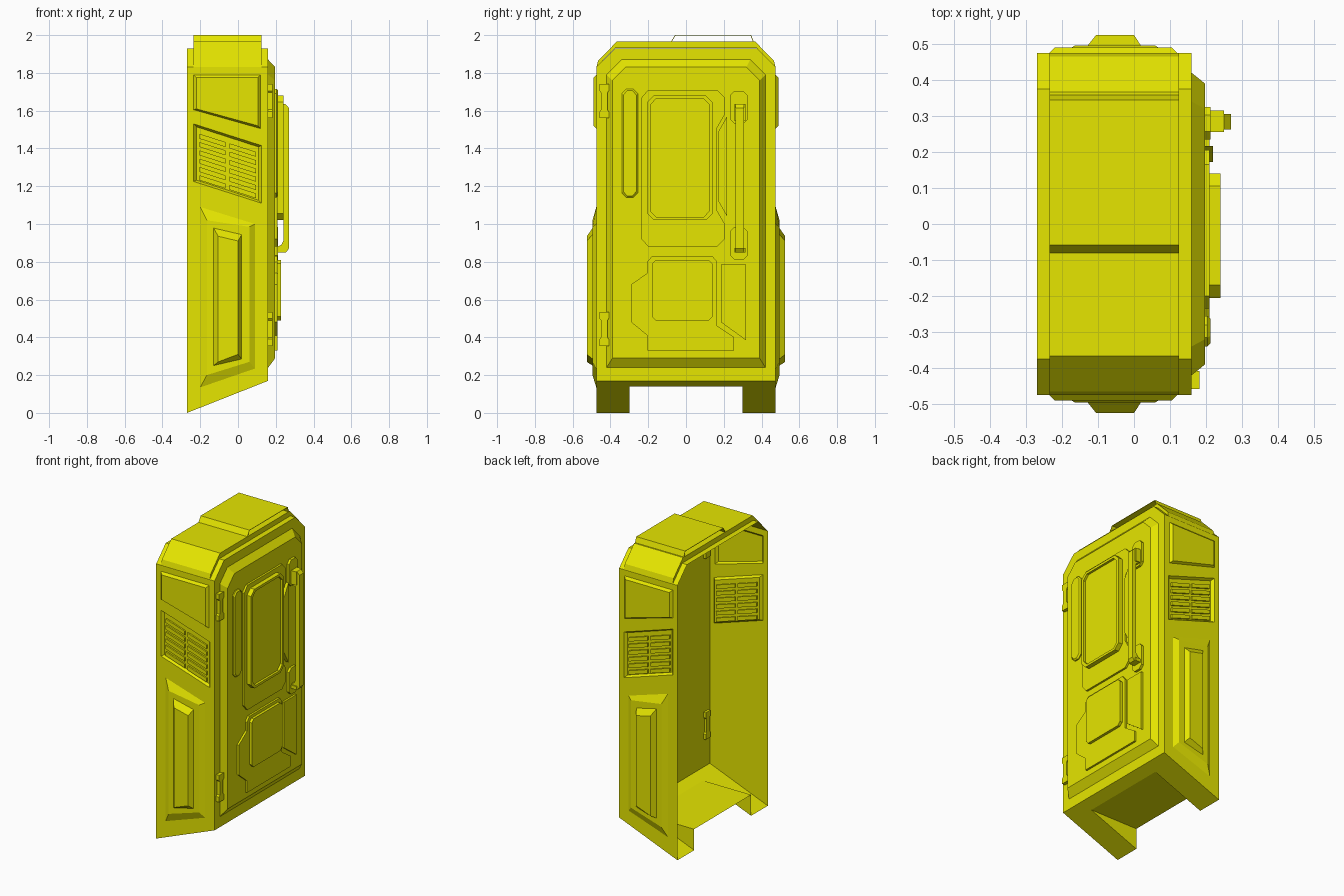
import bpy, bmesh

if "Cube" in bpy.data.objects:
    bpy.data.objects.remove(bpy.data.objects["Cube"])

yellow = bpy.data.materials.new("safety yellow")
yellow.diffuse_color = (0.79, 0.79, 0.0, 1)
yellow.use_nodes = True
yellow.node_tree.nodes["Principled BSDF"].inputs["Base Color"].default_value = yellow.diffuse_color


def finish(bm, name):
    bmesh.ops.remove_doubles(bm, verts=bm.verts, dist=0.0002)
    bmesh.ops.recalc_face_normals(bm, faces=bm.faces)
    me = bpy.data.meshes.new(name)
    bm.to_mesh(me)
    bm.free()
    me.materials.append(yellow)
    ob = bpy.data.objects.new(name, me)
    bpy.context.collection.objects.link(ob)
    return ob


def loft(bm, rings, start=False, end=True):
    """Skin a list of equal-length 3D rings, with optional end faces."""
    rows = [[bm.verts.new(p) for p in r] for r in rings]
    n = len(rows[0])
    for a, b in zip(rows, rows[1:]):
        for i in range(n):
            j = (i + 1) % n
            bm.faces.new((a[i], a[j], b[j], b[i]))
    if start:
        bm.faces.new(rows[0][::-1])
    if end:
        bm.faces.new(rows[-1])


def face(bm, pts):
    bm.faces.new([bm.verts.new(p) for p in pts])


def at_x(pts, x):
    return [(x, a, b) for a, b in pts]


def at_y(pts, y):
    return [(a, y, b) for a, b in pts]


def shrink(pts, m):
    """Move an outline inwards by m on each axis."""
    out = []
    lo = [min(p[k] for p in pts) for k in (0, 1)]
    hi = [max(p[k] for p in pts) for k in (0, 1)]
    for p in pts:
        out.append(tuple((lo[k] + hi[k]) / 2 + (p[k] - (lo[k] + hi[k]) / 2)
                         * (1 - 2 * m / (hi[k] - lo[k])) for k in (0, 1)))
    return out


def octagon(y0, y1, z0, z1, c):
    return [(y0 + c, z0), (y1 - c, z0), (y1, z0 + c), (y1, z1 - c),
            (y1 - c, z1), (y0 + c, z1), (y0, z1 - c), (y0, z0 + c)]


def plate(name, pts, x0, x1, bevel=0.0):
    """Plate on the door, optionally with a bevelled outer edge."""
    bm = bmesh.new()
    rings = [at_x(pts, x0)]
    if bevel:
        rings += [at_x(pts, x1 - bevel), at_x(shrink(pts, bevel), x1)]
    else:
        rings += [at_x(pts, x1)]
    loft(bm, rings, start=True)
    return finish(bm, name)


def arch(y, z0, z1, c):
    return [(-y, z0), (y, z0), (y, z1 - c), (y - c, z1), (c - y, z1), (-y, z1 - c)]


# Shell: door front, roof, side walls, floor and hollow feet
XB, XF, W = -0.27, 0.16, 0.475
bm = bmesh.new()
loft(bm, [at_x(arch(W, 0.17, 1.93, 0.1), XF), at_x(arch(0.42, 0.24, 1.87, 0.08), XF),
          at_x(arch(0.39, 0.29, 1.83, 0.07), 0.197)])
roof = [(-W, 1.83), (-0.375, 1.93), (0.375, 1.93), (W, 1.83)]
for a, b in zip(roof, roof[1:]):
    face(bm, [(XB, *a), (XF, *a), (XF, *b), (XB, *b)])


def quad(x0, x1, tl, tr, br, bl):
    return [(x0, tl), (x1, tr), (x1, br), (x0, bl)]


top_panel = quad(-0.235, 0.12, 1.79, 1.79, 1.505, 1.605)
vent = quad(-0.235, 0.125, 1.53, 1.415, 1.11, 1.225)
bulge = quad(-0.2, 0.09, 1.09, 1.0, 0.235, 0.135)
bulge_in = quad(-0.165, 0.06, 1.02, 0.985, 0.27, 0.2)
for s in (-1, 1):
    # each wall cell: outer border, then rings stepping in or out
    loft(bm, [at_y(quad(XB, XF, 1.83, 1.83, 1.455, 1.57), s * W), at_y(top_panel, s * W),
              at_y(shrink(top_panel, 0.015), s * 0.49)])
    loft(bm, [at_y(quad(XB, XF, 1.57, 1.455, 1.045, 1.17), s * W), at_y(vent, s * W),
              at_y(shrink(vent, 0.016), s * 0.458)])
    loft(bm, [at_y(quad(XB, XF, 1.17, 1.045, 0.17, 0.0), s * W), at_y(bulge, s * W),
              at_y(bulge_in, s * 0.495)])
    # foot underside and inner wall
    face(bm, [(XF, s * W, 0.17), (XF, s * 0.3, 0.17), (XB, s * 0.3, 0.0), (XB, s * W, 0.0)])
    face(bm, [(0.084, s * 0.3, 0.14), (XB, s * 0.3, 0.14), (XB, s * 0.3, 0.0)])
face(bm, [(XF, -0.3, 0.17), (XF, 0.3, 0.17), (0.084, 0.3, 0.14), (0.084, -0.3, 0.14)])
face(bm, [(0.084, -0.3, 0.14), (0.084, 0.3, 0.14), (XB, 0.3, 0.14), (XB, -0.3, 0.14)])
finish(bm, "cabin_shell")

# Flat inner linings behind the door and the side bulges
bm = bmesh.new()
face(bm, at_x(arch(W - 0.001, 0.17, 1.929, 0.1), XF - 0.004)[::-1])
finish(bm, "door_lining")
for s, side in ((-1, "front"), (1, "rear")):
    bm = bmesh.new()
    pts = at_y(quad(-0.205, 0.1, 1.09, 1.01, 0.22, 0.125), s * 0.473)
    face(bm, pts if s < 0 else pts[::-1])
    finish(bm, side + "_side_lining")

# Side details: raised centre block and vent slats
for s, side in ((-1, "front"), (1, "rear")):
    bm = bmesh.new()
    loft(bm, [at_y(quad(-0.13, 0.02, 0.98, 0.945, 0.285, 0.25), s * 0.494),
              at_y(quad(-0.105, 0.0, 0.935, 0.91, 0.31, 0.27), s * 0.525)])
    finish(bm, side + "_side_block")
    bm = bmesh.new()
    for x0, x1 in ((-0.205, -0.065), (-0.045, 0.095)):
        for k in range(6):
            def z(x):
                return 1.465 - 0.044 * k - 0.32 * (x + 0.205)
            bar = quad(x0, x1, z(x0) + 0.013, z(x1) + 0.013, z(x1) - 0.013, z(x0) - 0.013)
            loft(bm, [at_y(bar, s * 0.45), at_y(bar, s * 0.468)], start=True)
    finish(bm, side + "_vent_slats")

# Roof cap and the thin open-ended raised cover on it
CX0, CX1 = -0.235, 0.125
cap = [(-0.474, 1.832), (-0.465, 1.865), (-0.367, 1.965), (0.367, 1.965), (0.465, 1.865),
       (0.474, 1.832), (0.375, 1.931), (-0.375, 1.931)]
bm = bmesh.new()
loft(bm, [at_x(cap, CX0), at_x(cap, CX1)], start=True)
finish(bm, "roof_cap")
bm = bmesh.new()
cover = [(-0.08, 1.965), (-0.058, 2.0), (0.345, 2.0), (0.358, 1.965),
         (0.354, 1.965), (0.342, 1.997), (-0.056, 1.997), (-0.076, 1.965)]
loft(bm, [at_x(cover, CX0), at_x(cover, CX1)], start=True)
finish(bm, "roof_cover")

# Door panels
D = 0.195
plate("window_surround", [(-0.2, 0.88), (0.165, 0.88), (0.205, 0.92), (0.205, 1.0),
      (0.165, 1.07), (0.165, 1.51), (0.205, 1.58), (0.205, 1.67), (0.165, 1.71),
      (-0.2, 1.71), (-0.235, 1.67), (-0.235, 0.92)], D, 0.21)
# Window: square-edged frame around slightly sunk glass
pane = octagon(-0.205, 0.14, 1.02, 1.68, 0.035)
bm = bmesh.new()
loft(bm, [at_x(pane, 0.205), at_x(pane, 0.24), at_x(shrink(pane, 0.016), 0.24),
          at_x(shrink(pane, 0.016), 0.225)], start=True)
finish(bm, "window")
plate("window_side_strip", [(0.172, 1.12), (0.217, 1.04), (0.217, 1.57), (0.172, 1.49)], D, 0.22)
plate("left_bar", octagon(-0.34, -0.255, 1.14, 1.715, 0.025), D, 0.212, 0.008)
plate("lower_panel", [(-0.205, 0.33), (0.255, 0.33), (0.255, 0.40), (0.165, 0.46),
      (0.165, 0.80), (0.14, 0.83), (-0.18, 0.83), (-0.205, 0.80), (-0.205, 0.74),
      (-0.29, 0.68), (-0.29, 0.48), (-0.205, 0.41)], D, 0.21)
plate("lower_square", octagon(-0.18, 0.14, 0.49, 0.81, 0.02), 0.205, 0.228)
plate("lower_corner_plate", [(0.185, 0.48), (0.317, 0.385), (0.317, 0.785), (0.185, 0.785)],
      D, 0.21)

# Door handle: mounts, narrow grip and wide ends
for name, z0, z1, e0, e1 in (("upper", 1.53, 1.705, 1.545, 1.635),
                             ("lower", 0.81, 0.985, 0.85, 0.872)):
    plate(name + "_handle_mount", octagon(0.235, 0.325, z0, z1, 0.022), D, 0.213)
    plate(name + "_handle_end", [(0.256, e0), (0.315, e0), (0.315, e1), (0.256, e1)], 0.21, 0.25)
grip = [(0.21, 1.635), (0.25, 1.635), (0.269, 1.615), (0.269, 0.87), (0.255, 0.85),
        (0.21, 0.85), (0.21, 0.88), (0.23, 0.89), (0.24, 0.91), (0.24, 1.53), (0.21, 1.545)]
bm = bmesh.new()
loft(bm, [at_y(grip, 0.263), at_y(grip, 0.306)], start=True)
finish(bm, "door_handle")

# Hinges, wide at both ends
for name, zc in (("upper", 1.65), ("lower", 0.445)):
    half = [(-0.458, -0.09), (-0.408, -0.09), (-0.408, -0.055), (-0.416, -0.045)]
    pts = half + [(-0.416, 0.045), (-0.408, 0.055), (-0.408, 0.09), (-0.458, 0.09),
                  (-0.458, 0.055), (-0.45, 0.045), (-0.45, -0.045), (-0.458, -0.055)]
    plate(name + "_hinge", [(y, zc + z) for y, z in pts], 0.14, 0.182)
